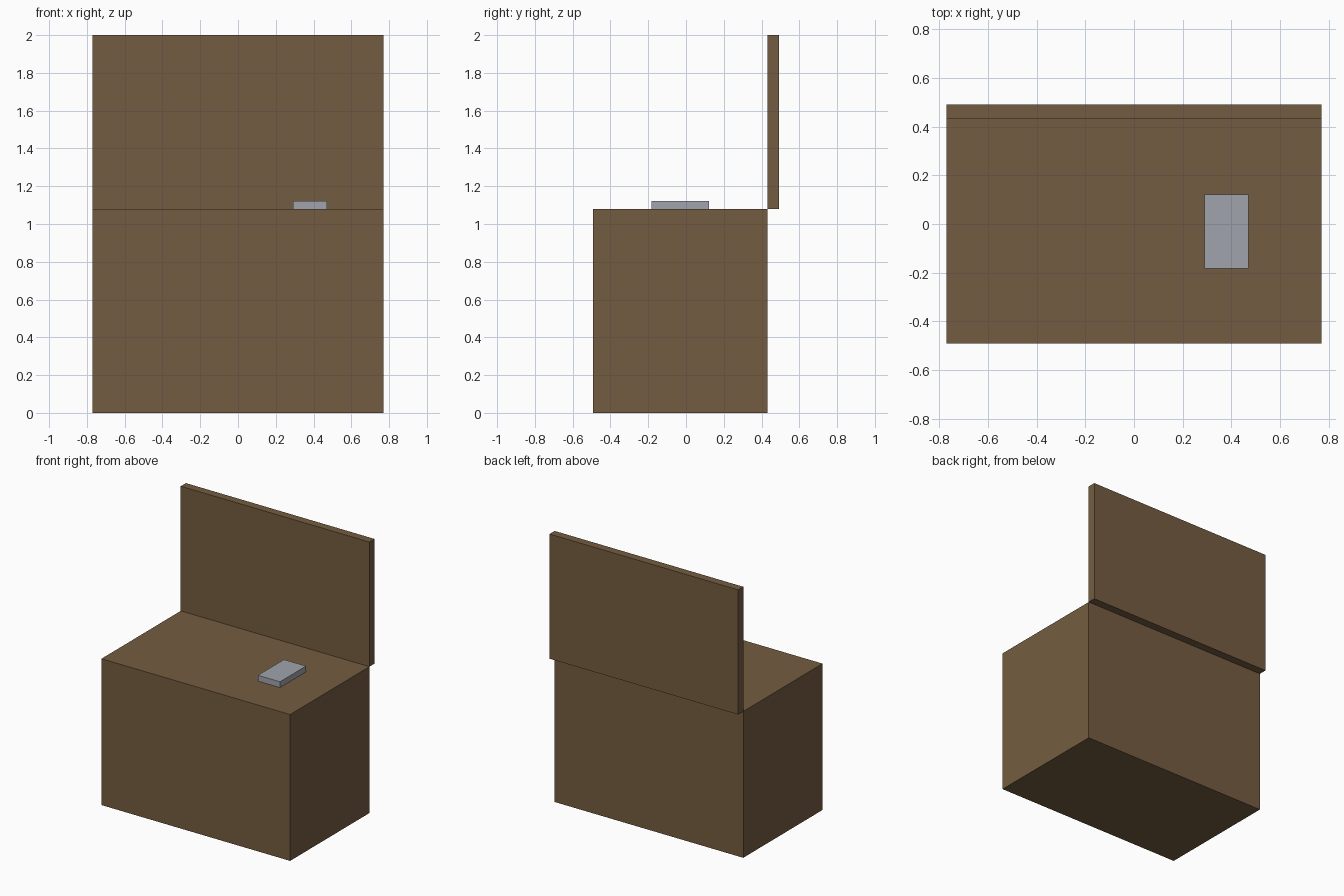
import bpy

default = bpy.data.objects.get("Cube")
if default:
    bpy.data.objects.remove(default, do_unlink=True)


def material(name, colour):
    mat = bpy.data.materials.new(name)
    mat.use_nodes = True
    mat.diffuse_color = colour
    bsdf = next(n for n in mat.node_tree.nodes if n.type == "BSDF_PRINCIPLED")
    bsdf.inputs["Base Color"].default_value = colour
    bsdf.inputs["Roughness"].default_value = 0.8
    return mat


def box(name, low, high, mat):
    """Box spanning two opposite corners."""
    centre = [(a + b) / 2 for a, b in zip(low, high)]
    bpy.ops.mesh.primitive_cube_add(size=1, location=centre)
    obj = bpy.context.object
    obj.name = name
    obj.scale = [b - a for a, b in zip(low, high)]
    bpy.ops.object.transform_apply(location=False, rotation=False, scale=True)
    obj.data.materials.append(mat)
    return obj


wood = material("brown wood", (0.175, 0.108, 0.052, 1))
metal = material("light grey", (0.35, 0.37, 0.41, 1))

half_width, half_depth = 0.77, 0.492
counter_top, panel_front = 1.08, 0.432

# Solid counter body
box("counter_body", (-half_width, -half_depth, 0),
    (half_width, panel_front, counter_top), wood)

# Upright panel just behind the body
box("back_panel", (-half_width, panel_front, counter_top),
    (half_width, half_depth, 2), wood)

# Small slab lying on the counter
box("counter_slab", (0.29, -0.182, counter_top), (0.47, 0.122, 1.123), metal)
